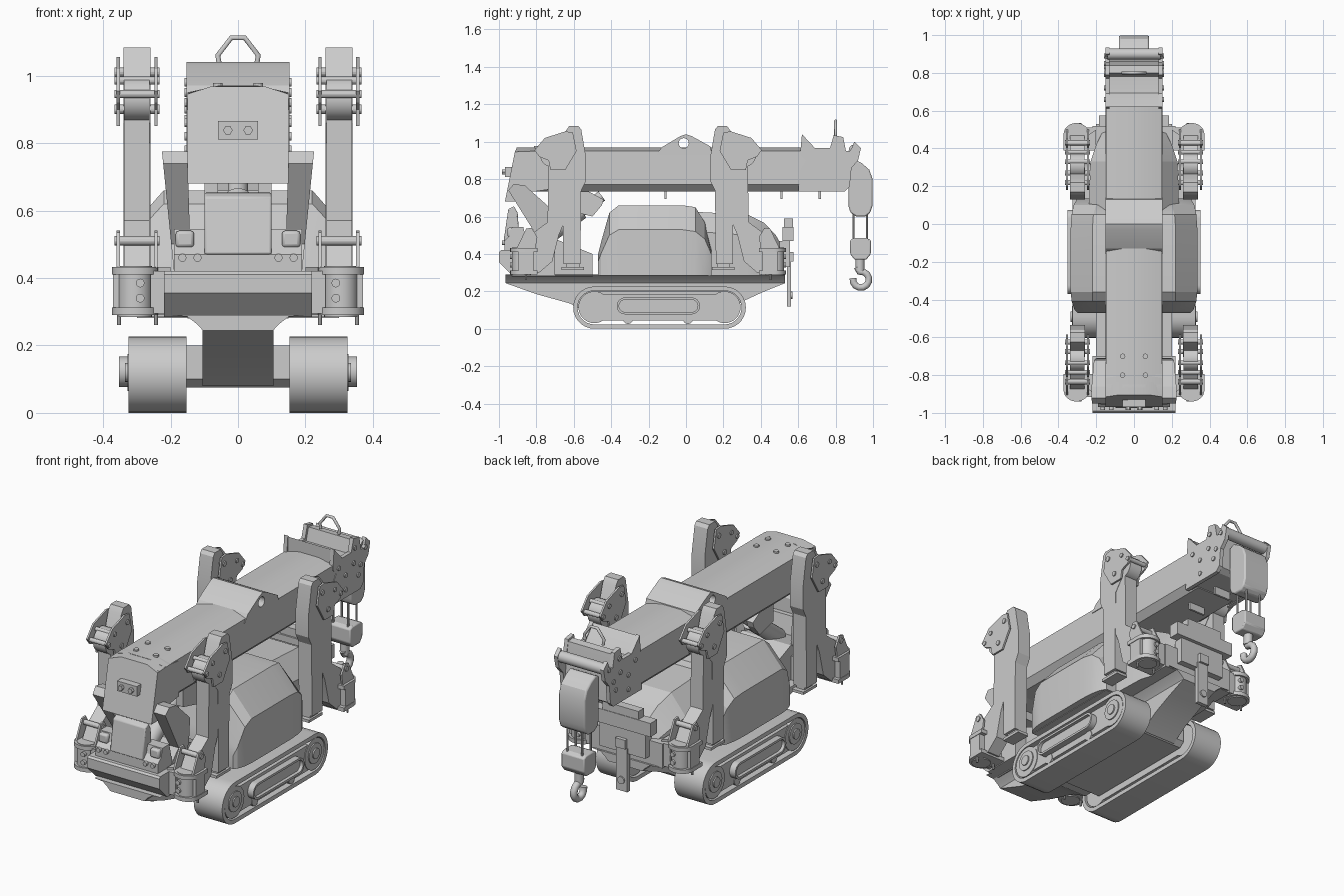
import bpy, bmesh, math
from mathutils import Vector

if "Cube" in bpy.data.objects:
    bpy.data.objects.remove(bpy.data.objects["Cube"])


def finish(name, bm, mirror=False, bevel=0):
    bmesh.ops.recalc_face_normals(bm, faces=bm.faces)
    me = bpy.data.meshes.new(name)
    bm.to_mesh(me)
    bm.free()
    ob = bpy.data.objects.new(name, me)
    bpy.context.collection.objects.link(ob)
    if bevel:
        m = ob.modifiers.new("bevel", 'BEVEL')
        m.width, m.segments, m.limit_method = bevel, 2, 'ANGLE'
    if mirror:
        ob.modifiers.new("mirror", 'MIRROR')
    return ob


def skin(name, rings, closed=False, **kw):
    """Join equal-length point rings; cap the ends unless closed."""
    bm = bmesh.new()
    vs = [[bm.verts.new(p) for p in r] for r in rings]
    n = len(vs[0])
    pairs = list(zip(vs, vs[1:])) + ([(vs[-1], vs[0])] if closed else [])
    for a, b in pairs:
        for i in range(n):
            j = (i + 1) % n
            bm.faces.new((a[i], a[j], b[j], b[i]))
    if not closed:
        bm.faces.new(vs[0])
        bm.faces.new(vs[-1])
    return finish(name, bm, **kw)


def place(p, t, axis):
    return {'X': (t, p[0], p[1]), 'Y': (p[0], t, p[1]), 'Z': (p[0], p[1], t)}[axis]


def prism(name, pts, a, b, axis='X', **kw):
    return skin(name, [[place(p, t, axis) for p in pts] for t in (a, b)], **kw)


def box(name, x, y, z, **kw):
    return prism(name, [(y[0], z[0]), (y[1], z[0]), (y[1], z[1]), (y[0], z[1])], x[0], x[1], **kw)


def cyl(name, p, q, r, n=24, **kw):
    p, q = Vector(p), Vector(q)
    rot = (q - p).to_track_quat('Z', 'Y')
    ring = [rot @ Vector((r * math.cos(2 * math.pi * i / n), r * math.sin(2 * math.pi * i / n), 0)) for i in range(n)]
    return skin(name, [[c + v for v in ring] for c in (p, q)], **kw)


def loft(name, sections, **kw):
    """sections: (y, right half outline from top to bottom)."""
    return skin(name, [[(x, y, z) for x, z in h] + [(-x, y, z) for x, z in reversed(h)] for y, h in sections], **kw)


def stadium(y0, y1, z, r, n=14):
    right = [-math.pi / 2 + math.pi * i / n for i in range(n + 1)]
    return [(y1 + r * math.cos(a), z + r * math.sin(a)) for a in right] + \
           [(y0 - r * math.cos(a), z - r * math.sin(a)) for a in right]


def tube(name, pts, r):
    cu = bpy.data.curves.new(name, 'CURVE')
    cu.dimensions, cu.bevel_depth, cu.bevel_resolution, cu.use_fill_caps = '3D', r, 3, True
    s = cu.splines.new('POLY')
    s.points.add(len(pts) - 1)
    for sp, p in zip(s.points, pts):
        sp.co = (*p, 1)
    ob = bpy.data.objects.new(name, cu)
    bpy.context.collection.objects.link(ob)


def belt(name, outer, inner, a, b):
    skin(name, [[(t, *p) for p in o] for t, o in ((a, outer), (b, outer), (b, inner), (a, inner))], closed=True, mirror=True)


# Crawler tracks
belt("track_belt", stadium(-.49, .207, .113, .113), stadium(-.49, .207, .113, .09), .152, .325)
prism("track_frame", stadium(-.49, .207, .113, .07), .16, .318, mirror=True)
belt("track_panel_rim", stadium(-.325, .03, .122, .045), stadium(-.325, .03, .122, .033), .3, .353)
prism("track_panel", stadium(-.325, .03, .122, .034), .3, .335, mirror=True)
for y in (-.49, .207):
    cyl("track_wheel", (.16, y, .115), (.322, y, .115), .085, 32, mirror=True)
    cyl("wheel_hub", (.3, y, .12), (.328, y, .12), .055, 32, mirror=True)
    cyl("hub_cap", (.3, y, .12), (.335, y, .12), .028, 20, mirror=True)
for y in (-.31, .01):
    cyl("track_roller", (.17, y, .053), (.322, y, .053), .027, mirror=True)

# Hull with narrow keel, undertray, and bumpers
loft("hull", [(y, [(.2, .29), (.15, .285), (.12, .262), (.105, .245), (.105, z)]) for y, z in (
    (-.965, .244), (-.8, .185), (-.62, .135), (-.52, .08), (.2, .08), (.3, .145), (.42, .2), (.53, .244))])
prism("undertray", [(-.5, .1), (-.47, .075), (.19, .075), (.22, .1), (.22, .2), (-.5, .2)], -.155, .155)
box("cover_floor", (-.3, .3), (-.46, .13), (.282, .295))
prism("front_bumper", [(-1, .41), (-1, .355), (-.93, .285), (-.7, .285), (-.7, .42), (-.99, .42)], -.22, .22)
box("rear_bumper", (-.22, .22), (.4, .52), (.285, .42))


# Engine covers and rear hood
def cover(y, w, t, s, h):
    return y, [(t, h), (w, s), (w, .285)]


loft("engine_cover", [cover(-.47, .3, .2, .36, .4), cover(-.455, .315, .21, .4, .46), cover(-.41, .33, .22, .5, .62),
                      cover(-.36, .335, .22, .53, .66), cover(-.02, .335, .22, .53, .66),
                      cover(.05, .33, .215, .52, .65), cover(.1, .32, .2, .48, .57), cover(.135, .3, .19, .4, .44)])
loft("rear_hood", [cover(.05, .24, .14, .52, .625), cover(.33, .23, .14, .5, .61), cover(.42, .2, .12, .46, .565),
                   cover(.48, .17, .1, .42, .5), cover(.515, .13, .08, .36, .44)])

# Turret arms carrying the boom foot, with lift cylinder
arm = [(-.95, .74), (-.92, .775), (-.86, .765), (-.72, .64), (-.71, .5), (-.73, .4), (-.8, .285),
       (-.9, .285), (-.86, .42), (-.8, .5), (-.9, .66)]
skin("turret_arm", [[(x - (.77 - z) * k, y, z) for y, z in arm] for x, k in ((.15, .03), (.225, .1))], mirror=True)
prism("turret_block", [(-.93, .28), (-.5, .28), (-.5, .4), (-.7, .48), (-.9, .44)], -.15, .15)
cyl("lift_cylinder", (0, -.8, .45), (0, -.56, .63), .045)
cyl("lift_rod", (0, -.56, .63), (0, -.45, .71), .03)
prism("lift_bracket", [(-.55, .75), (-.44, .69), (-.45, .66), (-.5, .6), (-.62, .63), (-.62, .75)], .06, .1, mirror=True)

# Operator console
prism("console", [(-.975, .47), (-.95, .64), (-.92, .655), (-.9, .62), (-.89, .47)], -.1, .1, bevel=.006)
prism("console_base", [(-.97, .42), (-.97, .47), (-.94, .5), (-.93, .545), (-.87, .545), (-.84, .42)], -.19, .19)
box("console_lever_guard", (.13, .185), (-.955, -.9), (.49, .54), mirror=True, bevel=.01)
for x in (.12, .165):
    cyl("console_button", (x, -.96, .46), (x, -.985, .46), .012, 12, mirror=True)

# Boom
loft("boom", [(y, [(.06, .97), (.148, .95), (.15, .77), (.115, .735)]) for y in (-.85, .66)])
loft("boom_rear_cap", [(y, [(.06 if t else .15, z1), (.15, z1 - t), (.15, z0)]) for y, z1, t, z0 in (
    (-.9, .967, .02, .72), (-.8, .97, .02, .735), (-.73, .95, .01, .745))])
skin("boom_end_face", [[(x, y + d, z) for x, y, z in ((-.15, -.968, .68), (.15, -.968, .68), (.15, -.915, .945),
     (.08, -.905, .968), (-.08, -.905, .968), (-.15, -.915, .945))] for d in (0, .07)])
box("boom_end_plate", (-.06, .06), (-.968, -.93), (.81, .865))
for x in (-.03, .03):
    cyl("end_plate_bolt", (x, -.95, .838), (x, -.985, .838), .014, 6)
collar = prism("boom_collar", [(-.16, .93), (-.13, .97), (-.03, 1.03), (0, 1.04), (.03, 1.03), (.13, .975), (.14, .93)], -.152, .152)
cutter = cyl("collar_hole_cutter", (-.3, -.012, .992), (.3, -.012, .992), .027)
cutter.hide_render = cutter.hide_viewport = True
cut = collar.modifiers.new("hole", 'BOOLEAN')
cut.object, cut.operation = cutter, 'DIFFERENCE'
for y in (-.11, .51, .715):
    box("boom_guide", (-.05, .05), (y - .006, y + .006), (.695, .75))
for y in (-.8, -.7):
    cyl("boom_top_bolt", (.06, y, .96), (.06, y, .978), .014, 12, mirror=True)

# Boom head
prism("boom_head_plate", [(.6, .735), (.61, .85), (.64, .9), (.61, .93), (.62, 1.04), (.69, .965), (.77, .965), (.79, 1.035),
                          (.84, 1.025), (.855, .95), (.88, .95), (.9, 1), (.935, .965), (.92, .9), (.885, .86),
                          (.875, .76), (.85, .735)], .13, .152, mirror=True)
prism("boom_head_body", [(.62, .74), (.62, .96), (.7, .95), (.78, .95), (.8, 1.02), (.84, 1.015), (.86, .9),
                         (.87, .76), (.84, .74)], -.135, .135)
prism("head_crest", [(.62, .95), (.62, 1.035), (.68, .97), (.7, .94)], -.13, .13)
cyl("head_roller", (-.14, .9, .955), (.14, .9, .955), .03)
for y, z in ((.66, .92), (.72, .86), (.72, .78), (.79, .9), (.8, .98), (.83, .82), (.89, .95), (.85, .87)):
    cyl("head_bolt", (.14, y, z), (.158, y, z), .013, 12, mirror=True)
tube("lifting_loop", [(-.055, .8, 1.03), (-.06, .8, 1.06), (-.02, .8, 1.112), (.02, .8, 1.112), (.06, .8, 1.06), (.055, .8, 1.03)], .008)

# Hook sheave, ropes, block and hook
prism("sheave_housing", [(.87, .65), (.88, .62), (.91, .6), (.96, .6), (.985, .62), (.998, .66), (.998, .8), (.98, .85),
                         (.94, .885), (.9, .905), (.87, .89)], -.08, .08, bevel=.008)
for x in (-.045, .045):
    for y in (.895, .968):
        cyl("hoist_rope", (x, y, .44), (x, y, .64), .006, 10)
prism("hook_block", [(.878, .4), (.9, .37), (.965, .37), (.988, .4), (.988, .475), (.965, .485), (.9, .485), (.878, .475)], -.07, .07, bevel=.006)
cyl("hook_swivel", (0, .93, .31), (0, .93, .38), .024)
arc = [math.radians(100 - 29 * i) for i in range(11)]
tube("hook", [(0, .915, .33)] + [(0, .935 + .043 * math.cos(a), .263 + .043 * math.sin(a)) for a in arc], .019)

# Rear crossbar and hitch
box("rear_crossbar", (-.185, .185), (.515, .575), (.47, .545))
box("rear_light_bar", (-.11, .11), (.525, .572), (.545, .59))
box("rear_panel", (-.14, .14), (.5, .555), (.33, .47))
box("hitch_plate", (-.035, .035), (.54, .562), (.12, .36))
cyl("hitch_pin", (0, .54, .18), (0, .57, .18), .02)
box("hitch_jaw", (-.03, .03), (.53, .575), (.36, .41))


# Four folded outrigger legs (rear shape, reflected along y for the front pair)
def leg(end, f):
    def P(pts):
        return [(f(y), z) for y, z in pts]

    def pin(part, y, z, r, x0=.238, x1=.362, n=16):
        cyl(end + part, (x0, f(y), z), (x1, f(y), z), r, n, mirror=True)

    def block(part, x, y, z):
        box(end + part, x, (f(y[0]), f(y[1])), z, mirror=True)

    prism(end + "leg_beam", P([(.16, .345), (.25, .345), (.255, .8), (.3, .86), (.24, 1.055), (.22, 1.083), (.17, 1.083),
                               (.155, 1.065), (.13, .92), (.13, .79), (.155, .74)]), .26, .34, mirror=True)
    prism(end + "leg_arm", P([(.25, .96), (.33, .93), (.335, .57), (.43, .5), (.49, .4), (.48, .31), (.38, .3), (.31, .36),
                              (.275, .5), (.25, .56)]), .262, .338, mirror=True)
    for x in (.238, .35):
        prism(end + "knee_plate", P([(.2, 1.05), (.24, 1.055), (.35, 1.02), (.405, .955), (.38, .92), (.33, .9), (.32, .85),
                                     (.24, .85), (.18, .95)]), x, x + .01, mirror=True)
        prism(end + "ankle_plate", P([(.4, .43), (.39, .49), (.42, .54), (.45, .535), (.5, .43)]), x, x + .01, mirror=True)
    pin("knee_hub", .31, .93, .065, .262, .338, 28)
    for y, z, r in ((.38, .945, .012), (.22, 1.01, .014), (.33, .985, .012), (.27, .9, .014), (.43, .51, .014)):
        pin("leg_pin", y, z, r, .232, .366)
    # Swivel bracket
    round_end = [(.305 + .068 * math.cos(a), .475 + .06 * math.sin(a)) for a in [math.pi * i / 12 for i in range(13)]]
    plate = [(x, f(y)) for x, y in [(.373, .39)] + round_end + [(.2, .5), (.2, .39)]]
    for z in (.29, .41):
        prism(end + "bracket_plate", plate, z, z + .022, 'Z', mirror=True)
    cyl(end + "bracket_post", (.305, f(.475), .285), (.305, f(.475), .435), .05, mirror=True)
    block("bracket_side", (.235, .37), (.41, .49), (.305, .415))
    block("bracket_arm", (.15, .26), (.41, .51), (.295, .42))
    for z in (.34, .385):
        cyl(end + "bracket_bolt", (.29, f(.5), z), (.29, f(.535), z), .013, 12, mirror=True)
    # Foot
    block("foot_pad", (.265, .335), (.14, .26), (.315, .33))
    block("foot_socket", (.275, .325), (.165, .235), (.33, .375))
    for x in (.243, .353):
        cyl(end + "foot_pin", (x, f(.45), .26), (x, f(.45), .3), .006, 8, mirror=True)


leg("rear_", lambda y: y)
leg("front_", lambda y: -.405 - y)

# Keep hard edges, smooth the round parts
for ob in bpy.data.objects:
    ob.select_set(ob.type == 'MESH' and not ob.hide_viewport)
    if ob.select_get():
        bpy.context.view_layer.objects.active = ob
bpy.ops.object.shade_smooth_by_angle(angle=math.radians(20))
